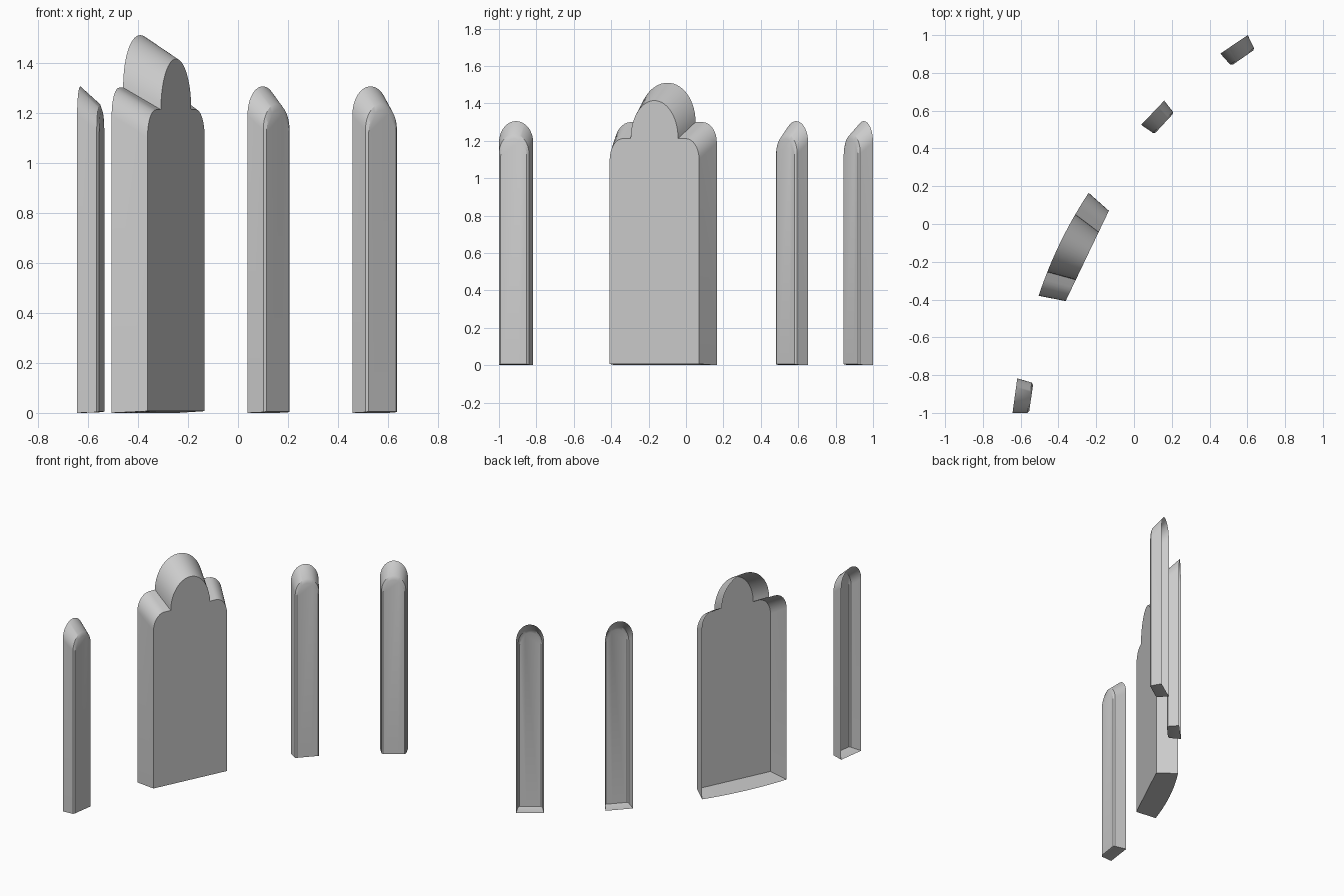
import bpy, bmesh, math
from mathutils import Vector

cube = bpy.data.objects.get("Cube")
if cube:
    bpy.data.objects.remove(cube, do_unlink=True)

grey = bpy.data.materials.new("stone grey")
grey.use_nodes = True
grey.diffuse_color = (0.6, 0.6, 0.6, 1)
grey.node_tree.nodes["Principled BSDF"].inputs["Base Color"].default_value = (0.6, 0.6, 0.6, 1)


def arc(cx, cz, rx, rz, a0, a1, n):
    """Points on an ellipse between two angles in degrees."""
    angles = [math.radians(a0 + (a1 - a0) * i / n) for i in range(n + 1)]
    return [(cx + rx * math.cos(a), cz + rz * math.sin(a)) for a in angles]


def close(half, base, n=10):
    """Mirror a right-hand half outline and add the sill points."""
    left = [(-s, z) for s, z in reversed(half[:-1])]
    sill = [(-1 + 2 * i / n, base) for i in range(n)]
    return half + left + sill


def lancet(base, spring, apex):
    return close([(1, base)] + arc(0, spring, 1, apex - spring, 0, 90, 12), base)


def trefoil(base, spring, shoulder, apex, lobe):
    half = [(1, base)] + arc(0.7, spring, 0.3, shoulder - spring, 0, 90, 8)
    half += arc(0, shoulder, lobe, apex - shoulder, 0, 90, 14)
    return close(half, base)


def niche(name, rings):
    """Open-backed shell lofted through (left end, right end, bow, outline) rings."""
    bm = bmesh.new()
    loops = []
    for a, b, bow, outline in rings:
        a, b = Vector((*a, 0)), Vector((*b, 0))
        back = Vector((a.y - b.y, b.x - a.x, 0)).normalized()
        loops.append([bm.verts.new((a + b) / 2 + (b - a) / 2 * s
                                   + back * bow * (1 - s * s) + Vector((0, 0, z)))
                      for s, z in outline])
    for outer, inner in zip(loops, loops[1:]):
        for i in range(len(outer)):
            j = (i + 1) % len(outer)
            bm.faces.new((outer[i], outer[j], inner[j], inner[i]))
    pane = bm.faces.new(loops[-1])
    pane.normal_update()
    if pane.normal.dot(back) > 0:
        bmesh.ops.reverse_faces(bm, faces=bm.faces[:])
    mesh = bpy.data.meshes.new(name)
    bm.to_mesh(mesh)
    bm.free()
    mesh.materials.append(grey)
    obj = bpy.data.objects.new(name, mesh)
    bpy.context.collection.objects.link(obj)
    bpy.ops.object.select_all(action='DESELECT')
    obj.select_set(True)
    bpy.context.view_layer.objects.active = obj
    bpy.ops.object.shade_smooth_by_angle(angle=math.radians(30))


# Large three-lobed window: bowed back edge, flat pane in front
niche("main_window", [
    ((-0.505, -0.38), (-0.24, 0.165), 0.02, trefoil(0, 1.19, 1.3, 1.51, 0.56)),
    ((-0.362, -0.408), (-0.133, 0.07), 0, trefoil(0.007, 1.1, 1.212, 1.415, 0.53)),
])

# Narrow round-headed windows: back ends, then front ends
narrow = {
    "near_window": ((-0.643, -1.0), (-0.618, -0.817), (-0.556, -1.0), (-0.533, -0.842)),
    "middle_window": ((0.038, 0.525), (0.16, 0.653), (0.108, 0.477), (0.211, 0.588)),
    "far_window": ((0.457, 0.902), (0.602, 1.0), (0.515, 0.838), (0.639, 0.924)),
}
for name, ends in narrow.items():
    back_l, back_r, front_l, front_r = [Vector(p) for p in ends]
    # Chamfer ring lies just behind the pane
    edge_l, edge_r = front_l.lerp(back_l, 0.1), front_r.lerp(back_r, 0.1)
    pane_l, pane_r = front_l.lerp(front_r, 0.06), front_r.lerp(front_l, 0.06)
    niche(name, [
        (back_l, back_r, 0, lancet(0, 1.19, 1.305)),
        (edge_l, edge_r, 0, lancet(0.003, 1.13, 1.235)),
        (pane_l, pane_r, 0, lancet(0.006, 1.12, 1.21)),
    ])
